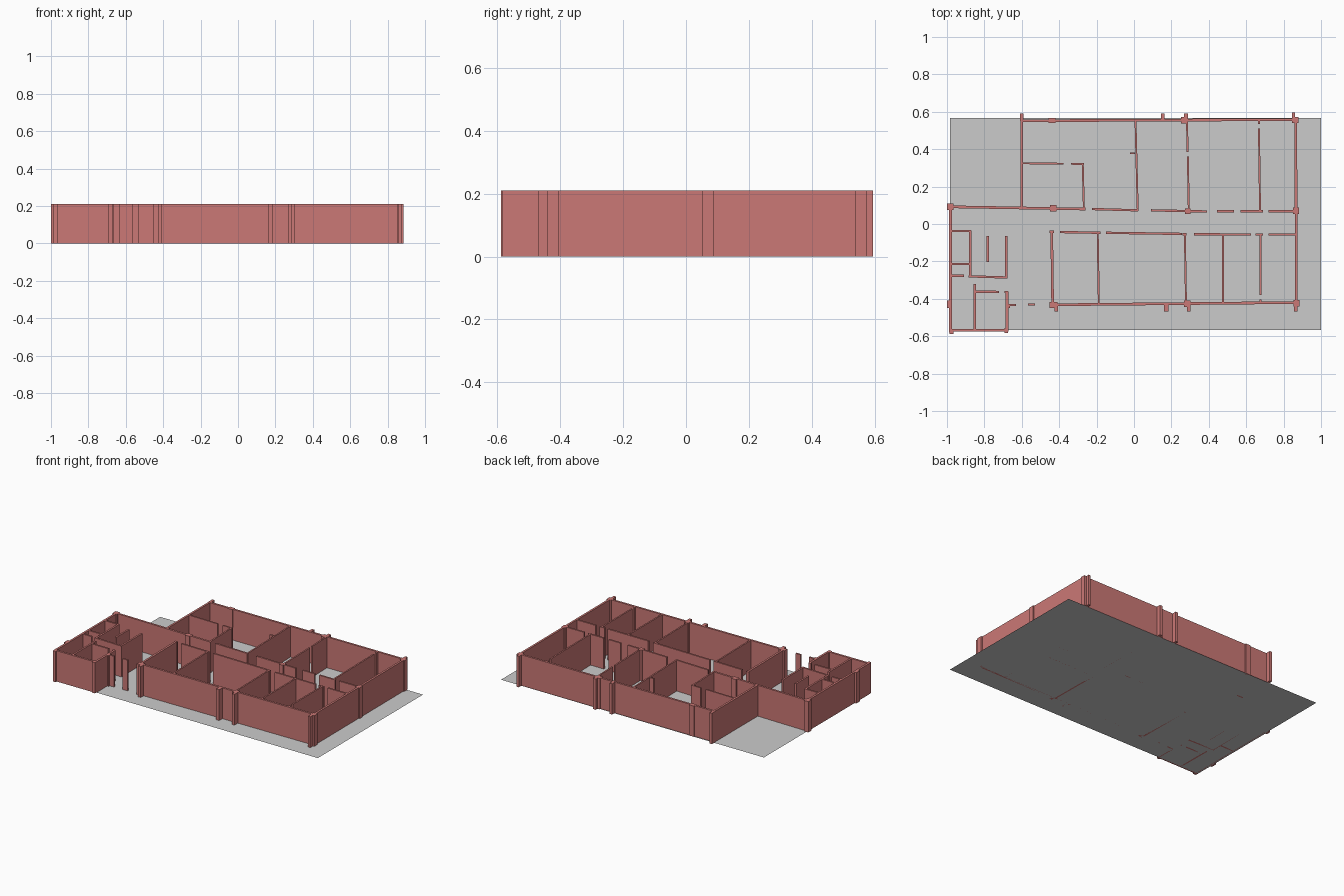
import bpy, bmesh
from mathutils import Vector

HEIGHT = 0.21
red = bpy.data.materials.new("wall_red")
red.diffuse_color = (0.60, 0.19, 0.18, 1)


def finish(name, bm, mat=None):
    mesh = bpy.data.meshes.new(name)
    bm.to_mesh(mesh)
    bm.free()
    obj = bpy.data.objects.new(name, mesh)
    bpy.context.collection.objects.link(obj)
    if mat:
        mesh.materials.append(mat)
    return obj


def prism(bm, corners):
    """Extrude a counter-clockwise footprint to wall height."""
    base = bm.faces.new([bm.verts.new((x, y, 0)) for x, y in corners])
    top = bmesh.ops.extrude_face_region(bm, geom=[base], use_keep_orig=True)["geom"]
    bmesh.ops.translate(bm, vec=(0, 0, HEIGHT),
                        verts=[g for g in top if isinstance(g, bmesh.types.BMVert)])


def walls(name, segments, thick):
    """Upright slabs along centre lines (x0, y0, x1, y1)."""
    bm = bmesh.new()
    for x0, y0, x1, y1 in segments:
        a, b = Vector((x0, y0)), Vector((x1, y1))
        d = (b - a).normalized()
        n = Vector((-d.y, d.x)) * thick / 2
        prism(bm, [a - n, b - n, b + n, a + n])
    bmesh.ops.recalc_face_normals(bm, faces=bm.faces)
    finish(name, bm, red)


def posts(name, boxes):
    """Square posts given as (centre x, centre y, width, depth)."""
    bm = bmesh.new()
    for x, y, w, d in boxes:
        w, d = w / 2, d / 2
        prism(bm, [(x - w, y - d), (x + w, y - d), (x + w, y + d), (x - w, y + d)])
    bmesh.ops.recalc_face_normals(bm, faces=bm.faces)
    finish(name, bm, red)


# Floor sheet
bm = bmesh.new()
bm.faces.new([bm.verts.new((x, y, 0)) for x, y in
              ((-0.985, -0.567), (1, -0.567), (1, 0.567), (-0.985, 0.567))])
finish("floor", bm)

# Outer shell
walls("outer_walls", [
    (-0.60, 0.552, 0.87, 0.558), (-0.60, 0.585, -0.60, 0.085),
    (0.865, 0.56, 0.868, -0.42), (-0.44, -0.432, 0.87, -0.42),
    (-0.985, 0.092, -0.26, 0.08), (-0.981, 0.09, -0.981, -0.58),
    (-0.98, -0.569, -0.672, -0.567), (-0.679, -0.36, -0.679, -0.575),
    (-0.44, -0.04, -0.435, -0.43)], 0.014)

# Partitions of the rear rooms
walls("rear_partitions", [
    (-0.60, 0.325, -0.377, 0.322), (-0.337, 0.322, -0.267, 0.320),
    (-0.274, 0.322, -0.268, 0.08), (0.008, 0.555, 0.02, 0.07),
    (0.283, 0.555, 0.287, 0.385), (0.288, 0.36, 0.293, 0.066),
    (0.668, 0.555, 0.668, 0.535), (0.668, 0.51, 0.674, 0.068)], 0.010)

# Partitions of the front rooms
walls("front_partitions", [
    (-0.194, -0.047, -0.188, -0.43), (0.272, -0.05, 0.278, -0.425),
    (0.476, -0.055, 0.476, -0.422), (0.676, -0.055, 0.676, -0.38)], 0.010)

# Both sides of the corridor, broken by doorways
walls("corridor_walls", [
    (-0.225, 0.080, 0.022, 0.073), (0.09, 0.073, 0.39, 0.067),
    (0.444, 0.068, 0.535, 0.068), (0.57, 0.068, 0.69, 0.068),
    (0.72, 0.068, 0.868, 0.068), (-0.395, -0.043, -0.18, -0.047),
    (-0.15, -0.047, 0.257, -0.053), (0.32, -0.055, 0.626, -0.056),
    (0.65, -0.056, 0.69, -0.056), (0.72, -0.056, 0.868, -0.056)], 0.012)

# Small rooms in the front left corner
walls("annex_partitions", [
    (-0.98, -0.038, -0.872, -0.038), (-0.876, -0.035, -0.876, -0.28),
    (-0.98, -0.214, -0.876, -0.214), (-0.98, -0.277, -0.91, -0.277),
    (-0.885, -0.280, -0.677, -0.286), (-0.683, -0.064, -0.683, -0.285),
    (-0.782, -0.064, -0.782, -0.203), (-0.852, -0.32, -0.852, -0.568),
    (-0.852, -0.362, -0.722, -0.363), (-0.693, -0.363, -0.674, -0.363),
    (-0.68, -0.433, -0.63, -0.433), (-0.567, -0.431, -0.53, -0.431)], 0.012)

# Structural columns
posts("columns", [
    (-0.438, 0.554, 0.037, 0.028), (0.267, 0.555, 0.034, 0.034),
    (0.862, 0.556, 0.034, 0.034), (0.866, 0.070, 0.03, 0.034),
    (0.288, 0.068, 0.028, 0.030), (-0.432, 0.085, 0.034, 0.034),
    (-0.983, 0.092, 0.034, 0.034), (-0.430, -0.432, 0.044, 0.032),
    (0.284, -0.427, 0.034, 0.034), (0.868, -0.423, 0.032, 0.034),
    (-0.987, -0.428, 0.026, 0.040)])

# Pilasters and short door jambs
posts("pilasters", [
    (-0.60, 0.572, 0.018, 0.040), (0.153, 0.573, 0.018, 0.036),
    (0.278, 0.574, 0.022, 0.036), (0.854, 0.573, 0.016, 0.044),
    (-0.416, -0.450, 0.020, 0.038), (0.173, -0.445, 0.024, 0.044),
    (0.292, -0.448, 0.018, 0.040), (0.865, -0.448, 0.018, 0.042),
    (-0.976, -0.575, 0.020, 0.026), (-0.683, -0.569, 0.020, 0.028)])
posts("door_jambs", [
    (-0.008, 0.378, 0.028, 0.010), (0.270, -0.055, 0.024, 0.014),
    (-0.440, -0.041, 0.022, 0.012), (0.676, -0.412, 0.010, 0.016),
    (-0.668, -0.440, 0.012, 0.020)])
